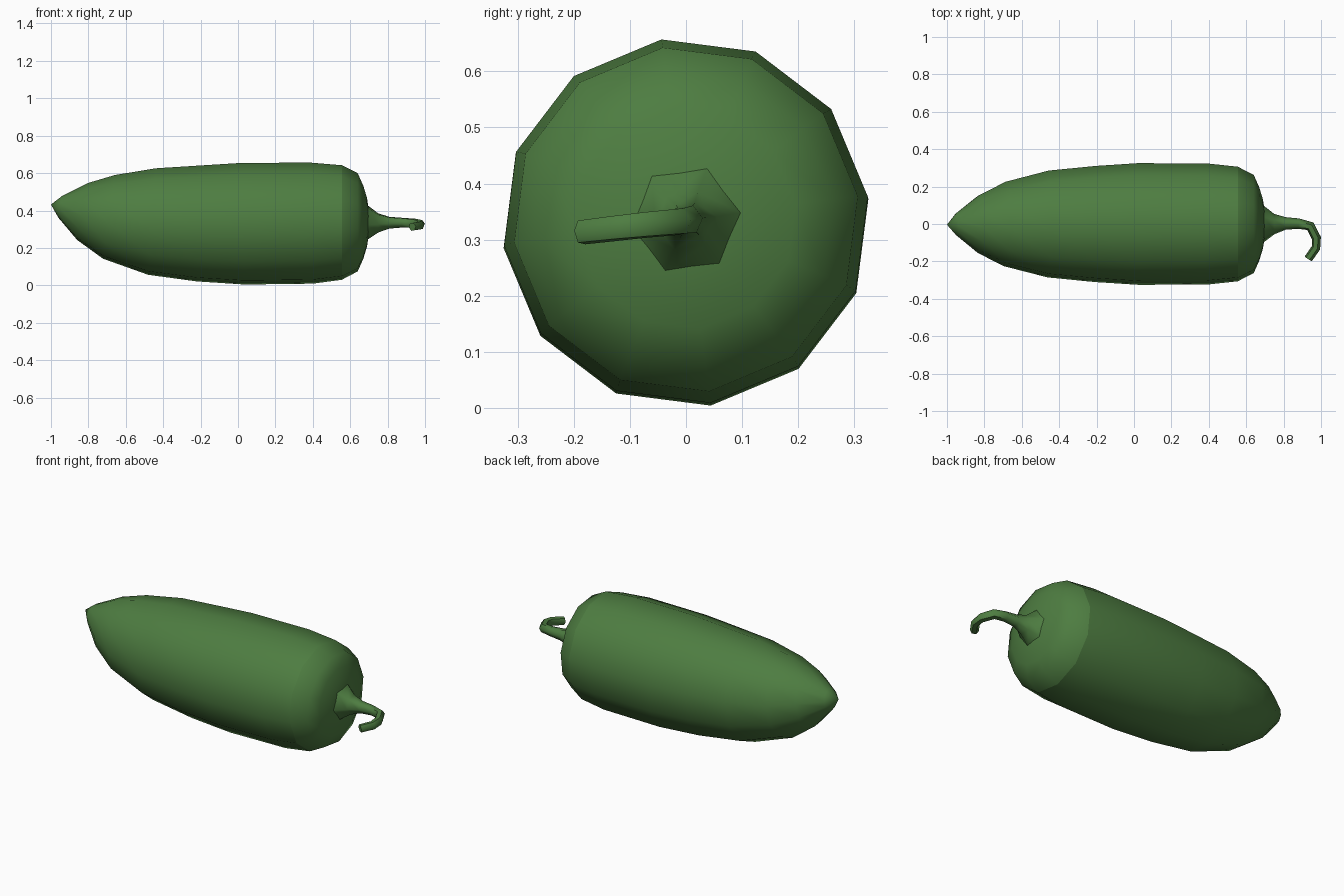
import bpy, bmesh, math
from mathutils import Vector

if "Cube" in bpy.data.objects:
    bpy.data.objects.remove(bpy.data.objects["Cube"])

green = bpy.data.materials.new("pepper green")
green.diffuse_color = (0.076, 0.205, 0.053, 1)
green.use_nodes = True
green.node_tree.nodes["Principled BSDF"].inputs["Base Color"].default_value = green.diffuse_color
PHASE = math.radians(7.7)


def loft(name, rings, sides, tip=None, sharp_ring=None):
    """Bridge rings of (centre, side axis, up axis, radius); close both ends."""
    bm = bmesh.new()
    loops = []
    for centre, side, up, r in rings:
        loop = []
        for i in range(sides):
            a = PHASE + math.tau * i / sides
            loop.append(bm.verts.new(centre + r * (math.cos(a) * side + math.sin(a) * up)))
        loops.append(loop)
    for k, (a, b) in enumerate(zip(loops, loops[1:])):
        for i in range(sides):
            j = (i + 1) % sides
            bm.faces.new((a[i], a[j], b[j], b[i]))
    if tip:
        point = bm.verts.new(tip)
        for i in range(sides):
            bm.faces.new((point, loops[0][(i + 1) % sides], loops[0][i]))
    else:
        bm.faces.new(loops[0])
    bm.faces.new(loops[-1])
    bmesh.ops.recalc_face_normals(bm, faces=bm.faces)
    for f in bm.faces:
        f.smooth = True
    for e in bm.edges:
        if e.calc_face_angle(0) > math.radians(60):
            e.smooth = False
    if sharp_ring is not None:
        loop = loops[sharp_ring]
        for i in range(sides):
            bm.edges.get((loop[i], loop[(i + 1) % sides])).smooth = False
    mesh = bpy.data.meshes.new(name)
    bm.to_mesh(mesh)
    bm.free()
    mesh.materials.append(green)
    obj = bpy.data.objects.new(name, mesh)
    bpy.context.collection.objects.link(obj)
    return obj


# Pepper body: x, centre z, radius, lean of the ring in degrees
profile = [(-0.95, 0.42, 0.06, 10), (-0.83, 0.395, 0.157, 11), (-0.69, 0.366, 0.228, 8),
           (-0.46, 0.341, 0.288, 4), (-0.21, 0.331, 0.313, 2), (0.02, 0.329, 0.328, -3),
           (0.39, 0.333, 0.327, -2), (0.555, 0.336, 0.309, 0), (0.64, 0.337, 0.265, 0),
           (0.67, 0.337, 0.197, 0), (0.69, 0.337, 0.13, 0), (0.70, 0.337, 0.06, 0)]
body = []
for x, z, r, lean in profile:
    t = math.radians(lean)
    body.append((Vector((x, 0, z)), Vector((0, 1, 0)),
                 Vector((math.sin(t), 0, math.cos(t))), r))
loft("pepper_body", body, 12, tip=(-1, -0.004, 0.432), sharp_ring=7)

# Curled stem: centre point and radius, flared where it meets the body
path = [(0.692, 0, 0.335, 0.1), (0.75, 0, 0.334, 0.055), (0.81, 0.003, 0.335, 0.034),
        (0.88, 0.002, 0.335, 0.028), (0.943, -0.012, 0.332, 0.026),
        (0.975, -0.075, 0.326, 0.025), (0.973, -0.127, 0.32, 0.024),
        (0.932, -0.186, 0.313, 0.023)]
points = [Vector(p[:3]) for p in path]
stem = []
for i, p in enumerate(points):
    tangent = points[min(i + 1, len(points) - 1)] - points[max(i - 1, 0)]
    side = Vector((0, 0, 1)).cross(tangent).normalized()
    stem.append((p, side, tangent.cross(side).normalized(), path[i][3]))
loft("stem", stem, 6)
